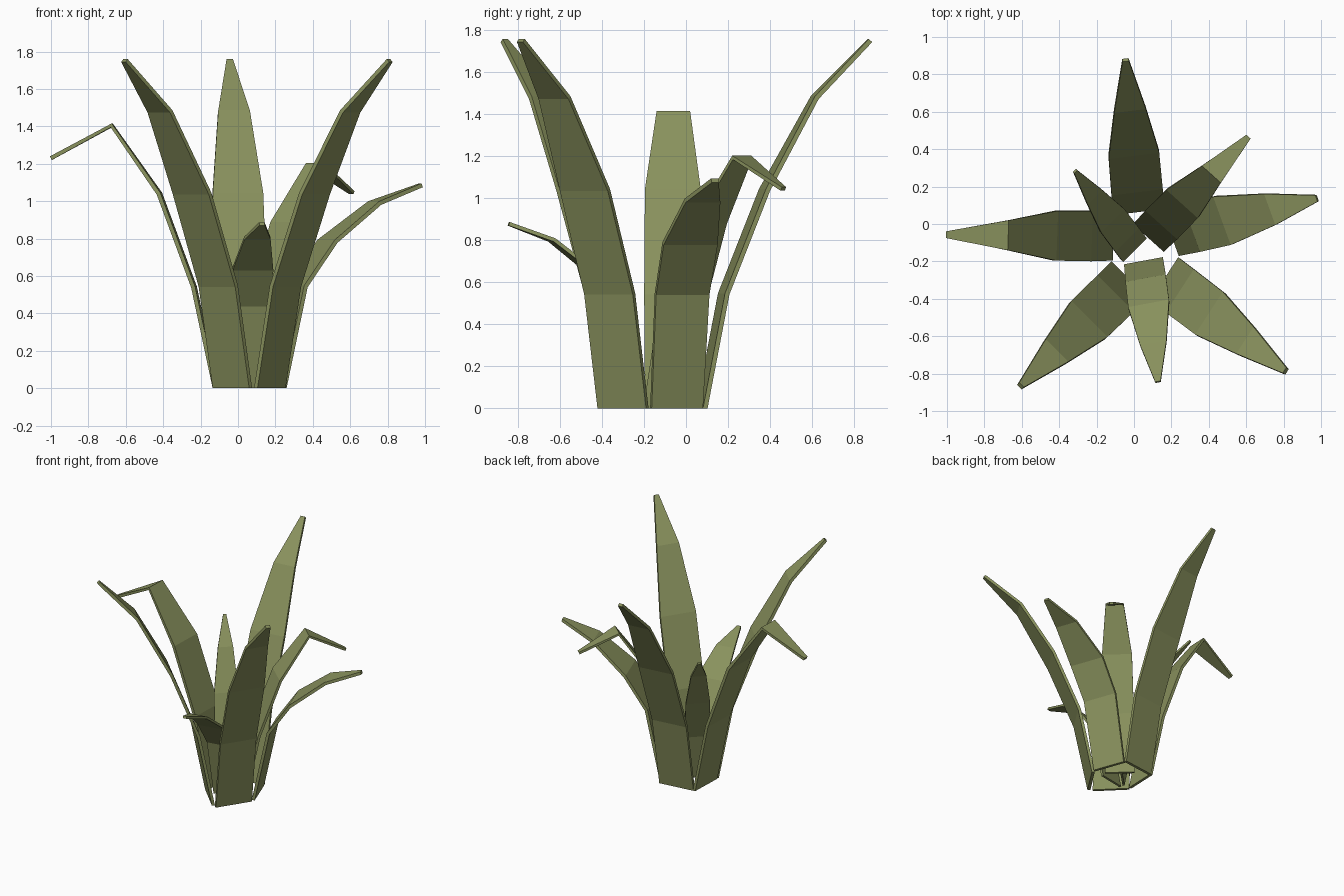
import bpy, bmesh, math
from mathutils import Vector

if "Cube" in bpy.data.objects:
    bpy.data.objects.remove(bpy.data.objects["Cube"])

leaf_mat = bpy.data.materials.new("olive_green")
leaf_mat.diffuse_color = (0.25, 0.285, 0.11, 1)
leaf_mat.use_nodes = True
leaf_mat.node_tree.nodes["Principled BSDF"].inputs["Base Color"].default_value = leaf_mat.diffuse_color

# Leaf profiles: (outward distance, height, half width)
TALL = [(0, 0, .138), (.105, .545, .138), (.30, 1.04, .136), (.54, 1.48, .085), (.805, 1.752, .017)]
BENT = [(0, 0, .130), (.115, .54, .135), (.30, 1.04, .133), (.555, 1.405, .080), (.88, 1.23, .018)]
ARCH = [(0, 0, .130), (.115, .545, .135), (.28, .785, .137), (.54, .99, .088), (.795, 1.085, .018)]
THICK = 0.022


def leaf(name, profile, base, lean, facing, scale=1.0):
    """Folded tapering blade; lean = direction it grows, facing = direction its flat side turns."""
    a, f = math.radians(lean), math.radians(facing)
    grow = Vector((math.cos(a), math.sin(a), 0))
    out = Vector((math.cos(f), math.sin(f), 0))
    side = Vector((-out.y, out.x, 0))
    up = Vector((0, 0, 1))
    bm = bmesh.new()
    rings = []
    n = len(profile)
    for i, (d, z, w) in enumerate(profile):
        if i == 0:
            nrm = out                       # flat cut on the ground
        else:
            p, q = profile[i - 1], profile[min(i + 1, n - 1)]
            t = (Vector((d - p[0], z - p[1])).normalized()
                 + Vector((q[0] - d, q[1] - z)).normalized()).normalized()
            nrm = out * t.y - up * t.x
        c = Vector((base[0], base[1], 0)) + (grow * d + up * z) * scale
        h = nrm * THICK / 2 * scale
        s = side * w * scale
        rings.append([bm.verts.new(v) for v in (c - s - h, c + s - h, c + s + h, c - s + h)])
    for r0, r1 in zip(rings, rings[1:]):
        for k in range(4):
            j = (k + 1) % 4
            bm.faces.new((r0[k], r0[j], r1[j], r1[k]))
    bm.faces.new(rings[0])
    bm.faces.new(rings[-1])
    bmesh.ops.recalc_face_normals(bm, faces=bm.faces)
    me = bpy.data.meshes.new(name)
    bm.to_mesh(me)
    bm.free()
    me.materials.append(leaf_mat)
    bpy.context.collection.objects.link(bpy.data.objects.new(name, me))


# Outer ring of five leaves
leaf("back_leaf", TALL, (.025, .075), 95, 97)
leaf("front_right_leaf", TALL, (.17, -.30), -37.2, -33)
leaf("front_left_leaf", TALL, (-.03, -.305), 224.2, 225)
leaf("left_leaf", BENT, (-.12, -.065), 179.5, 178)
leaf("right_leaf", ARCH, (.205, -.045), 13.3, 20)
# Inner smaller leaves
leaf("inner_back_right_leaf", BENT, (.083, -.068), 45.3, 48, .85)
leaf("inner_front_leaf", ARCH, (.052, -.205), -83.2, -79.5, .81)
leaf("inner_back_left_leaf", TALL, (0, -.135), 127, 135, .65)
